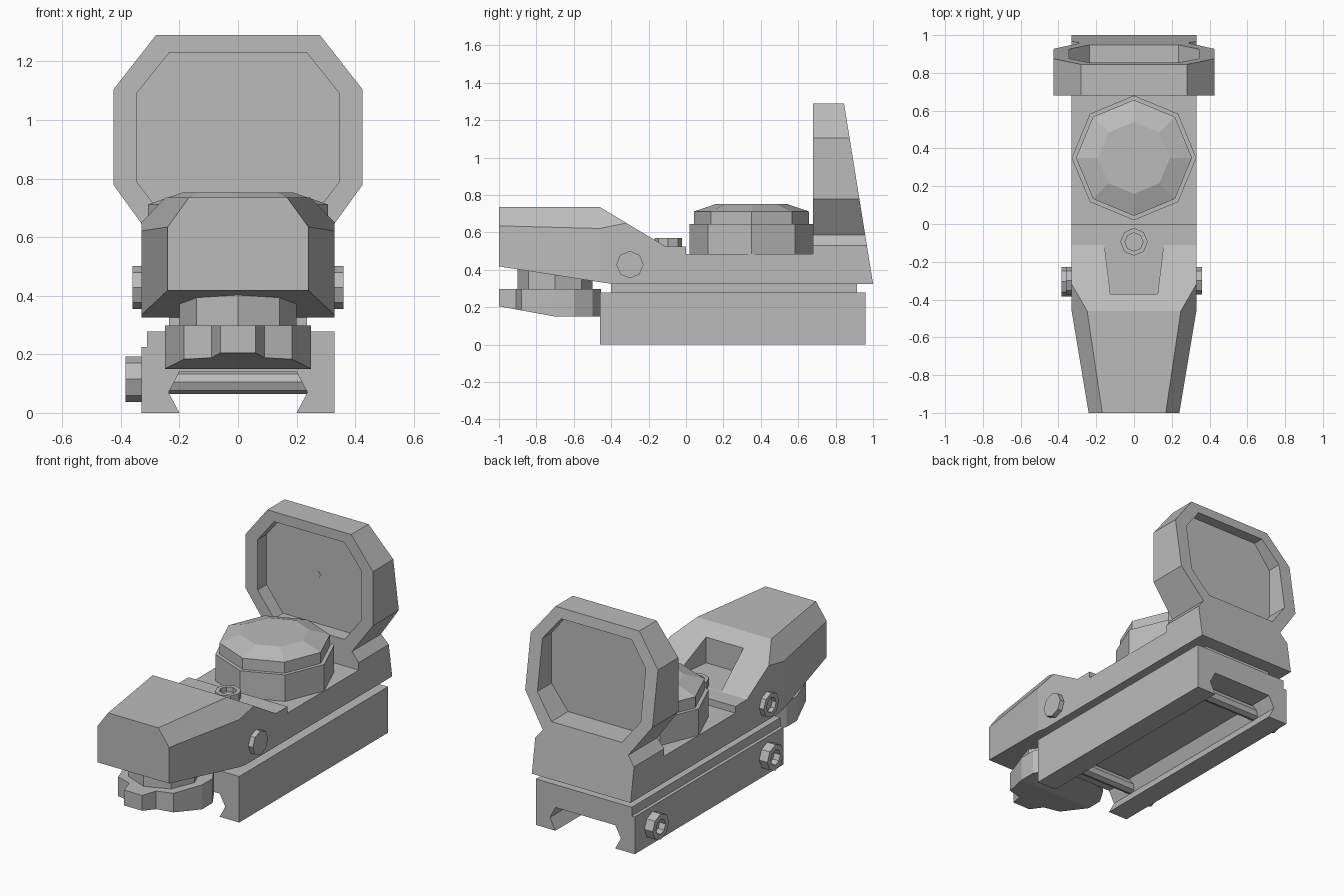
import bpy, bmesh
from math import sin, cos, pi
from mathutils import Vector

old = bpy.data.objects.get("Cube")
if old:
    bpy.data.objects.remove(old, do_unlink=True)

GREY = (0.5, 0.5, 0.5, 1)
grey = bpy.data.materials.new("plain_grey")
grey.use_nodes = True
grey.diffuse_color = GREY
grey.node_tree.nodes["Principled BSDF"].inputs["Base Color"].default_value = GREY

# Each axis maps plan coordinates (u, v) and height h into space
PLACE = {
    "x": lambda u, v, h: Vector((h, u, v)),
    "y": lambda u, v, h: Vector((u, h, v)),
    "z": lambda u, v, h: Vector((u, v, h)),
}


def finish(name, bm):
    bmesh.ops.recalc_face_normals(bm, faces=bm.faces)
    mesh = bpy.data.meshes.new(name)
    bm.to_mesh(mesh)
    bm.free()
    mesh.materials.append(grey)
    obj = bpy.data.objects.new(name, mesh)
    bpy.context.collection.objects.link(obj)
    return obj


def stack(name, axis, loops, cuts=()):
    """Join equal-sized loops of (points, height), cap them, slice by planes."""
    bm = bmesh.new()
    rows = [[bm.verts.new(PLACE[axis](u, v, h)) for u, v in pts] for pts, h in loops]
    n = len(rows[0])
    for a, b in zip(rows, rows[1:]):
        for i in range(n):
            j = (i + 1) % n
            bm.faces.new((a[i], a[j], b[j], b[i]))
    bm.faces.new(rows[0])
    bm.faces.new(rows[-1])
    for point, normal in cuts:
        geom = bm.verts[:] + bm.edges[:] + bm.faces[:]
        cut = bmesh.ops.bisect_plane(bm, geom=geom, plane_co=point, plane_no=normal,
                                     clear_outer=True)["geom_cut"]
        edges = [e for e in cut if isinstance(e, bmesh.types.BMEdge)]
        bmesh.ops.contextual_create(bm, geom=edges)
    return finish(name, bm)


def prism(name, axis, pts, lo, hi, cuts=()):
    return stack(name, axis, [(pts, lo), (pts, hi)], cuts)


def turned(name, axis, centre, profile):
    """Eight-sided turned part from (radius, height) pairs."""
    ring = [(cos(i * pi / 4), sin(i * pi / 4)) for i in range(8)]
    loops = [([(centre[0] + r * c, centre[1] + r * s) for c, s in ring], h)
             for r, h in profile]
    return stack(name, axis, loops)


def mirrored(half):
    """Complete a symmetric outline given its +x side."""
    return half + [(-u, v) for u, v in reversed(half)]


def carve(obj, cutter):
    cutter.hide_render = True
    mod = obj.modifiers.new("carve", "BOOLEAN")
    mod.object = cutter
    mod.solver = "EXACT"
    bpy.context.view_layer.objects.active = obj
    bpy.ops.object.modifier_apply(modifier=mod.name)
    bpy.data.objects.remove(cutter, do_unlink=True)


# Body: side profile, tapered nose and chamfered shoulders
side = [(-1, .418), (-.4, .325), (.7, .325), (.7, .485), (0, .485),
        (0, .525), (-.11, .525), (-.46, .735), (-1, .735)]
cuts = []
for s in (1, -1):
    cuts.append(((s * .24, -1, .6), (s * .54, -.09, 0)))
    along = Vector((s * .08, .54, 0))
    down = Vector((s * .072, 0, -.1))
    cuts.append(((s * .168, -1, .735), along.cross(down) * -s))
body = prism("body", "x", side, -.33, .33, cuts)

# Emitter recess in the slope
recess = prism("recess_cutter", "z", mirrored([(.125, -.37), (.157, -.11)]), .526, .9)
carve(body, recess)
turned("emitter_ring", "z", (0, -.095),
       [(.073, .5), (.073, .57), (.048, .57), (.048, .54)])

# Hood: upright frame with leaning back and a framed opening
frame = mirrored([(.33, .325), (.33, .53), (.285, .585), (.425, .778),
                  (.425, 1.105), (.28, 1.29)])
hood = prism("hood", "y", frame, .68, 1.1, [((0, 1, .325), (0, .965, .155))])
opening = mirrored([(.235, .645), (.345, .788), (.345, 1.092), (.235, 1.23)])
carve(hood, prism("opening_cutter", "y", opening, .5, 1.3))
prism("lens", "y", opening, .765, .79)
prism("reticle", "y", [(.023, .94), (0, .963), (-.023, .94), (0, .917)], .763, .767)

# Brightness dial
turned("dial", "z", (0, .35),
       [(.33, .48), (.33, .645), (.307, .645), (.307, .712), (.19, .752)])

# Battery knob: gripped plate with sloping underside, and its neck
plate = mirrored([(.06, -1), (.09, -.91), (.185, -.88), (.25, -.7),
                  (.25, -.6), (.19, -.5), (.09, -.455)])
prism("battery_knob", "z", plate, .15, .298, [((0, -1, .205), (0, -.055, -.3))])
turned("battery_neck", "z", (0, -.7), [(.2, .29), (.2, .42)])

# Rail clamp with dovetail channel, and the riser above it
clamp = [(.2, 0), (.33, 0), (.33, .278), (-.31, .278), (-.31, .225), (-.33, .225),
         (-.33, 0), (-.2, 0), (-.237, .07), (-.2, .14), (.2, .14), (.237, .07)]
prism("rail_clamp", "y", clamp, -.46, .96)
prism("riser", "z", mirrored([(.235, -.4), (.235, .915)]), .27, .335)

# Clamp screws with cross bars through the channel
for end, y in (("front", -.305), ("rear", .79)):
    turned(end + "_clamp_screw", "x", (y, .115),
           [(.078, -.32), (.078, -.385), (.045, -.385), (.045, -.345)])
    turned(end + "_cross_bar", "x", (y, .105), [(.04, -.26), (.04, .26)])

# Adjustment screws on the body sides
turned("left_adjuster", "x", (-.3, .428), [(.073, .3), (.073, .36)])
turned("right_adjuster", "x", (-.3, .428),
       [(.073, -.3), (.073, -.36), (.045, -.36), (.045, -.335)])
